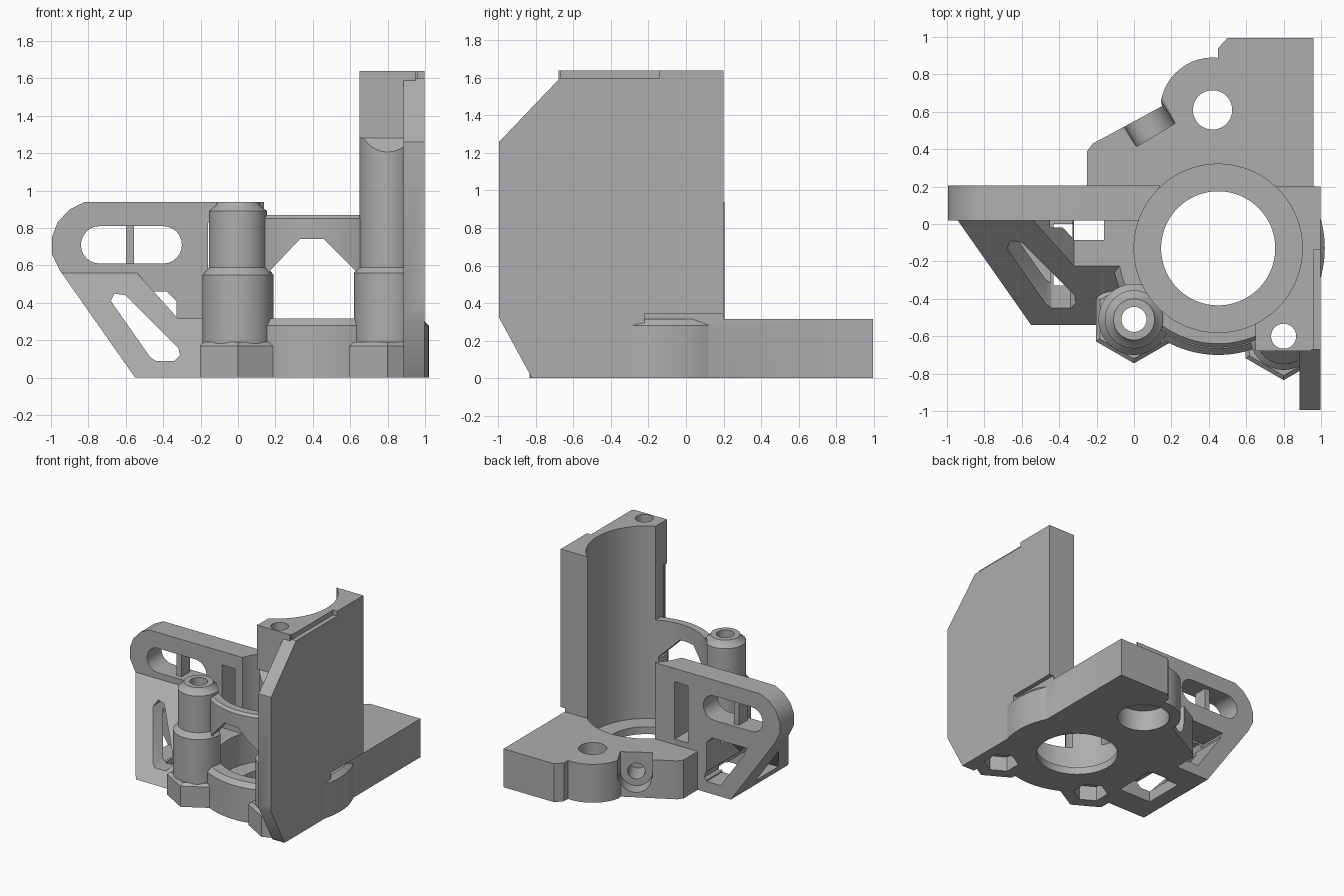
import bpy, bmesh, math
from mathutils import Vector

if "Cube" in bpy.data.objects:
    bpy.data.objects.remove(bpy.data.objects["Cube"], do_unlink=True)

grey = bpy.data.materials.new("plain_grey")
grey.use_nodes = True
COLOR = (0.42, 0.42, 0.42, 1)
grey.diffuse_color = COLOR
grey.node_tree.nodes["Principled BSDF"].inputs["Base Color"].default_value = COLOR


def finish(name, bm):
    bmesh.ops.recalc_face_normals(bm, faces=bm.faces[:])
    mesh = bpy.data.meshes.new(name)
    bm.to_mesh(mesh)
    bm.free()
    mesh.materials.append(grey)
    obj = bpy.data.objects.new(name, mesh)
    bpy.context.collection.objects.link(obj)
    return obj


def prism(name, pts, axis, lo, hi):
    """Extrude a 2D outline along an axis; the outline uses the other two axes in order."""
    place = {"x": lambda a, b, d: (d, a, b),
             "y": lambda a, b, d: (a, d, b),
             "z": lambda a, b, d: (a, b, d)}[axis]
    bm = bmesh.new()
    face = bm.faces.new([bm.verts.new(place(a, b, lo)) for a, b in pts])
    ext = bmesh.ops.extrude_face_region(bm, geom=[face])
    verts = [v for v in ext["geom"] if isinstance(v, bmesh.types.BMVert)]
    bmesh.ops.translate(bm, verts=verts, vec=Vector(place(0, 0, hi - lo)))
    return finish(name, bm)


def box(name, x, y, z):
    return prism(name, [(x[0], y[0]), (x[1], y[0]), (x[1], y[1]), (x[0], y[1])], "z", *z)


def lathe(name, center, profile, sides=64, turn=0.0):
    """Solid of revolution about z from (radius, height) pairs."""
    bm = bmesh.new()
    rings = []
    for r, z in profile:
        rings.append([bm.verts.new((center[0] + r * math.cos(turn + math.tau * i / sides),
                                    center[1] + r * math.sin(turn + math.tau * i / sides), z))
                      for i in range(sides)])
    for a, b in zip(rings, rings[1:]):
        for i in range(sides):
            j = (i + 1) % sides
            bm.faces.new((a[i], a[j], b[j], b[i]))
    bm.faces.new(rings[0])
    bm.faces.new(rings[-1])
    return finish(name, bm)


def rod(name, center, r, lo, hi, sides=64, turn=0.0):
    return lathe(name, center, [(r, lo), (r, hi)], sides, turn)


def arc(cx, cy, r, start, end, n=12):
    return [(cx + r * math.cos(math.radians(start + (end - start) * i / n)),
             cy + r * math.sin(math.radians(start + (end - start) * i / n))) for i in range(n + 1)]


def boolean(obj, op, *others):
    for other in others:
        mod = obj.modifiers.new(op, "BOOLEAN")
        mod.operation, mod.solver, mod.object = op, "EXACT", other
        deps = bpy.context.evaluated_depsgraph_get()
        deps.update()
        mesh = bpy.data.meshes.new_from_object(obj.evaluated_get(deps))
        obj.modifiers.clear()
        obj.data = mesh
    return obj


def discard(*objs):
    for obj in objs:
        bpy.data.objects.remove(obj, do_unlink=True)


def join(obj, *others):
    boolean(obj, "UNION", *others)
    discard(*others)
    return obj


BORE, LEFT, RIGHT, MOUNT = (0.45, -0.13), (0.0, -0.51), (0.8, -0.6), (0.42, 0.61)
HEX = math.radians(30)

# Shared cutters: main bore, bolt holes and nut pockets
shared = [rod("bore_cutter", BORE, 0.45, 0.06, 2, 128), rod("floor_cutter", BORE, 0.305, -1, 1, 96)]
for spot in (LEFT, RIGHT):
    shared.append(rod("bolt_cutter", spot, 0.067, -1, 2, 32))
    shared.append(rod("nut_cutter", spot, 0.13, -0.1, 0.12, 6, HEX))

# Base plate with round front and mounting lobe
outline = [(-0.25, 0.1), (-0.25, 0.39), (-0.22, 0.43), (0.15, 0.63)]
outline += arc(*MOUNT, 0.28, 170, 84) + [(0.45, 0.94), (0.5, 0.995), (0.96, 0.995),
                                        (0.96, -0.3), (0.0, -0.3), (0.0, 0.1)]
base = prism("base_plate", outline, "z", 0, 0.315)
join(base, lathe("front_round", BORE, [(0.57, 0), (0.57, 0.28), (0.535, 0.315)], 128))
mount_cuts = [rod("mount_cutter", MOUNT, 0.105, -1, 1), rod("counterbore_cutter", MOUNT, 0.195, -0.1, 0.17)]

# Side screw recess, drilled square to the slanted edge
along, out, mid = Vector((0.857, 0.515)), Vector((-0.515, 0.857)), Vector((0.06, 0.57))


def drill(name, r, depth):
    obj = rod(name, (0, 0), r, -depth, 0.3, 40)
    turn = Vector((0, 0, 1)).rotation_difference(out.to_3d())
    for v in obj.data.vertices:
        v.co = turn @ v.co + Vector((mid.x, mid.y, 0.16))
    return obj


corners = [mid + along * a + out * o for a, o in ((-0.12, -0.11), (0.12, -0.11), (0.14, 0.2), (-0.14, 0.2))]
mount_cuts += [drill("recess_cutter", 0.12, 0.11), drill("screw_cutter", 0.065, 0.3),
               prism("open_top_cutter", [tuple(c) for c in corners], "z", 0.16, 0.5)]
boolean(base, "DIFFERENCE", *shared, *mount_cuts)
discard(*mount_cuts)

# Tall side plate and bored column
side = prism("side_plate_and_column", [(-0.82, 0), (-0.995, 0.32), (-0.995, 1.26), (-0.67, 1.6),
                                       (-0.67, 1.64), (0.2, 1.64), (0.2, 0)], "x", 0.885, 0.997)
join(side, box("column", (0.65, 0.95), (-0.6, 0.2), (0, 1.64)),
     box("column_head", (0.65, 0.95), (-0.68, -0.5), (1.28, 1.64)),
     lathe("column_post", RIGHT, [(0.18, 0), (0.18, 0.56), (0.15, 0.59), (0.15, 1.3)]),
     lathe("column_foot", RIGHT, [(0.235, 0), (0.235, 0.17), (0.21, 0.19)], 6, HEX))
trims = [prism("post_slope_cutter", [(-0.68, 1.28), (-0.68, 1.4), (-0.9, 1.4), (-0.9, 1.05)], "x", 0.5, 0.885),
         box("top_step_cutter", (0.96, 1.1), (-1.1, -0.14), (1.6, 1.8)),
         box("foot_step_cutter", (0.96, 1.1), (-0.22, 0.4), (-0.1, 0.345)),
         box("outer_trim_cutter", (0.997, 1.3), (-1.1, 0.4), (-0.1, 0.4))]
boolean(side, "DIFFERENCE", *shared, *trims)
discard(*trims)

# Left bolt post
post = lathe("left_post", LEFT, [(0.19, 0), (0.19, 0.55), (0.155, 0.59), (0.155, 0.89),
                                 (0.12, 0.92), (0.11, 0.94)])
join(post, lathe("left_foot", LEFT, [(0.235, 0), (0.235, 0.17), (0.21, 0.19)], 6, HEX))
boolean(post, "DIFFERENCE", *shared)

# Curved bridge between the posts, with an arched opening
bridge = lathe("front_bridge", BORE, [(0.53, 0.25), (0.53, 0.85), (0.51, 0.87)], 128)
span = box("span_limit", (0.03, 0.78), (-0.8, -0.4), (0.2, 1))
arch = prism("arch_cutter", [(0.17, 0.31), (0.17, 0.57), (0.33, 0.74), (0.46, 0.74), (0.63, 0.57), (0.63, 0.31)],
             "y", -1, 0)
boolean(bridge, "INTERSECT", span)
boolean(bridge, "DIFFERENCE", arch, *shared)
discard(span, arch)

# Upright arm with sloped gusset
arm = prism("side_arm", [(0.14, 0), (0.14, 0.94), (-0.82, 0.94), (-0.9, 0.9), (-0.965, 0.83), (-0.995, 0.75),
                         (-0.995, 0.66), (-0.95, 0.57), (-0.55, 0)], "y", 0.02, 0.205)
gusset = prism("gusset", [(0.0, 0), (0.0, 0.315), (-0.32, 0.315), (-0.54, 0.56), (-0.943, 0.56), (-0.55, 0)],
               "y", -0.54, 0.1)
slope = prism("slope_cutter", [(-0.56, -0.02), (0.02, 0.56), (0.02, 1), (-0.7, 1), (-0.7, -0.02)], "x", -1.2, 0.3)
boolean(gusset, "DIFFERENCE", slope)
discard(slope)
join(arm, gusset)
inner_slope = prism("inner_slope", [(-0.6, -0.2), (0.16, 0.56), (0.16, 1), (-0.8, 1), (-0.8, -0.2)], "x", -1.2, 0.3)
cavity = prism("cavity_cutter", [(-0.46, 0.09), (-0.33, 0.09), (-0.33, 0.41), (-0.38, 0.46), (-0.7, 0.46)],
               "y", -0.45, 0.3)
boolean(cavity, "DIFFERENCE", inner_slope)
window = prism("window_cutter", [(-0.46, 0.09), (-0.33, 0.09), (-0.33, 0.41), (-0.38, 0.46), (-0.7, 0.46)],
               "y", -0.02, 0.3)
long_slot = prism("slot_cutter", arc(-0.4, 0.71, 0.1, -90, 90) + arc(-0.74, 0.71, 0.1, 90, 270), "y", -0.5, 0.5)
slant = prism("slant_cutter", [(-0.68, 0.41), (-0.66, 0.45), (-0.6, 0.44), (-0.32, 0.16), (-0.31, 0.12),
                               (-0.34, 0.09), (-0.44, 0.09), (-0.47, 0.11)], "y", -0.8, 0.3)
flank = prism("flank_cutter", [(-0.33, 0.08), (-0.04, 0.08), (-0.04, 0.37)], "x", -1.2, -0.45)
floor = box("underside_cutter", (-0.43, -0.14), (-0.33, 0.0), (-0.1, 0.13))
notch = box("notch_cutter", (-0.32, -0.16), (-0.085, 0.02), (-0.1, 0.5))
tall_slot = box("tall_slot_cutter", (-0.16, -0.04), (-0.2, 0.4), (0.36, 0.83))
arm_cuts = [cavity, window, long_slot, slant, flank, floor, notch, tall_slot]
boolean(arm, "DIFFERENCE", *arm_cuts, *shared)
discard(inner_slope, *arm_cuts, *shared)
rib = box("slot_rib", (-0.6, -0.555), (0.06, 0.17), (0.6, 0.82))

# Smooth the round surfaces and keep the edges crisp
for obj in (base, side, post, bridge, arm, rib):
    bpy.ops.object.select_all(action="DESELECT")
    obj.select_set(True)
    bpy.context.view_layer.objects.active = obj
    bpy.ops.object.shade_smooth_by_angle(angle=math.radians(30))
